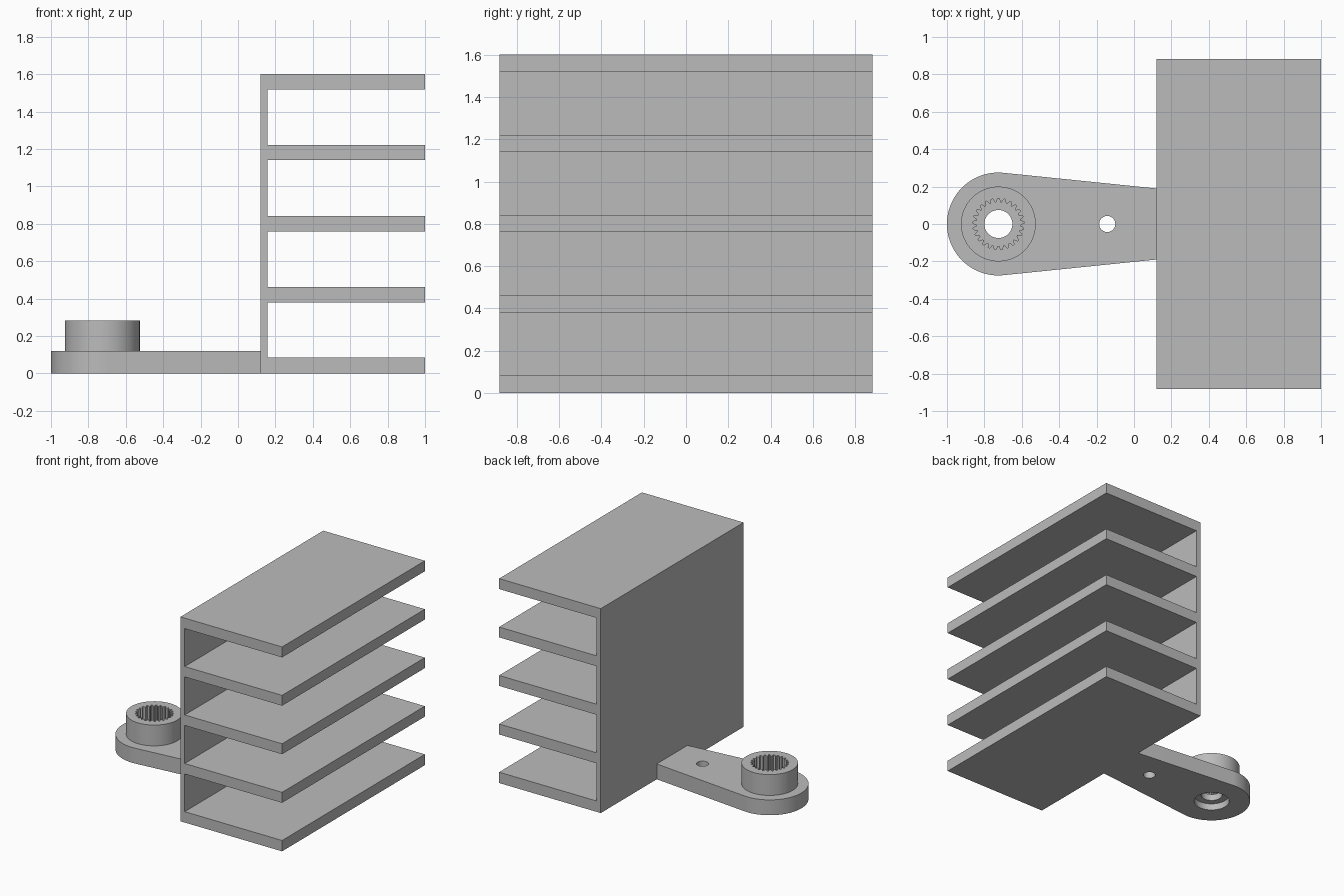
import bpy, bmesh, math

cube = bpy.data.objects.get("Cube")
if cube:
    bpy.data.objects.remove(cube, do_unlink=True)

grey = bpy.data.materials.new("plain grey")
grey.use_nodes = True
COLOUR = (0.5, 0.5, 0.5, 1)
grey.diffuse_color = COLOUR
grey.node_tree.nodes["Principled BSDF"].inputs["Base Color"].default_value = COLOUR


def prism(name, outline, direction):
    """Extrude a closed 3D outline along a direction."""
    bm = bmesh.new()
    face = bm.faces.new([bm.verts.new(p) for p in outline])
    ext = bmesh.ops.extrude_face_region(bm, geom=[face])["geom"]
    bmesh.ops.translate(bm, vec=direction,
                        verts=[g for g in ext if isinstance(g, bmesh.types.BMVert)])
    bmesh.ops.recalc_face_normals(bm, faces=bm.faces)
    mesh = bpy.data.meshes.new(name)
    bm.to_mesh(mesh)
    bm.free()
    mesh.materials.append(grey)
    obj = bpy.data.objects.new(name, mesh)
    bpy.context.collection.objects.link(obj)
    return obj


def arc(cx, r, z, start=0.0, sweep=math.tau, n=64, closed=True):
    steps = n if closed else n + 1
    return [(cx + r * math.cos(start + sweep * i / n),
             r * math.sin(start + sweep * i / n), z) for i in range(steps)]


def cylinder(name, cx, r, z0, z1, n=64):
    return prism(name, arc(cx, r, z0, n=n), (0, 0, z1 - z0))


def select_only(obj):
    bpy.ops.object.select_all(action="DESELECT")
    obj.select_set(True)
    bpy.context.view_layer.objects.active = obj


def cut(obj, cutters):
    select_only(obj)
    for c in cutters:
        c.hide_render = True
        mod = obj.modifiers.new("cut", "BOOLEAN")
        mod.operation, mod.solver, mod.object = "DIFFERENCE", "EXACT", c
        bpy.ops.object.modifier_apply(modifier=mod.name)


# Shelf rack: one comb-shaped profile extruded along y
WALL_X0, WALL_X1, TIP_X, HALF_Y = 0.12, 0.157, 1.0, 0.883
shelves = [(0, 0.085), (0.38, 0.462), (0.76, 0.842), (1.14, 1.221), (1.518, 1.6)]
profile = [(WALL_X0, shelves[-1][1]), (WALL_X0, 0)]
for i, (lo, hi) in enumerate(shelves):
    if i > 0:
        profile.append((WALL_X1, lo))
    profile += [(TIP_X, lo), (TIP_X, hi)]
    if i < len(shelves) - 1:
        profile.append((WALL_X1, hi))
prism("shelf_rack", [(x, -HALF_Y, z) for x, z in profile], (0, 2 * HALF_Y, 0))

# Mounting arm: round end tapering towards the rack wall
HUB_X, HUB_R, ARM_TOP, BOSS_TOP = -0.725, 0.275, 0.12, 0.283
lean = math.radians(84.2)
outline = arc(HUB_X, HUB_R, 0, lean, math.tau - 2 * lean, 64, closed=False)
outline += [(WALL_X0, -0.19, 0), (WALL_X0, 0.19, 0)]
arm = prism("mounting_arm", outline, (0, 0, ARM_TOP))

# Round boss on the arm
boss = cylinder("hub_boss", HUB_X, 0.2, ARM_TOP, BOSS_TOP)

# Toothed socket cutter with 25 teeth
TEETH = 25
socket = []
for i in range(TEETH * 4):
    r = 0.137 if i % 4 < 2 else 0.117
    a = math.tau * (i + 0.5) / (TEETH * 4)
    socket.append((HUB_X + r * math.cos(a), r * math.sin(a), 0.1))
socket_cutter = prism("socket_cutter", socket, (0, 0, 0.3))

# Screw hole, its recess underneath, and the small pin hole
screw = cylinder("screw_cutter", HUB_X, 0.075, -0.1, 0.4, 48)
recess = cylinder("recess_cutter", HUB_X, 0.125, -0.1, 0.05, 48)
pin = cylinder("pin_cutter", -0.143, 0.043, -0.1, 0.4, 32)

cut(arm, [socket_cutter, screw, recess, pin])
cut(boss, [socket_cutter])
for c in (socket_cutter, screw, recess, pin):
    bpy.data.objects.remove(c, do_unlink=True)

for obj in (arm, boss):
    select_only(obj)
    bpy.ops.object.shade_smooth_by_angle(angle=math.radians(25))
